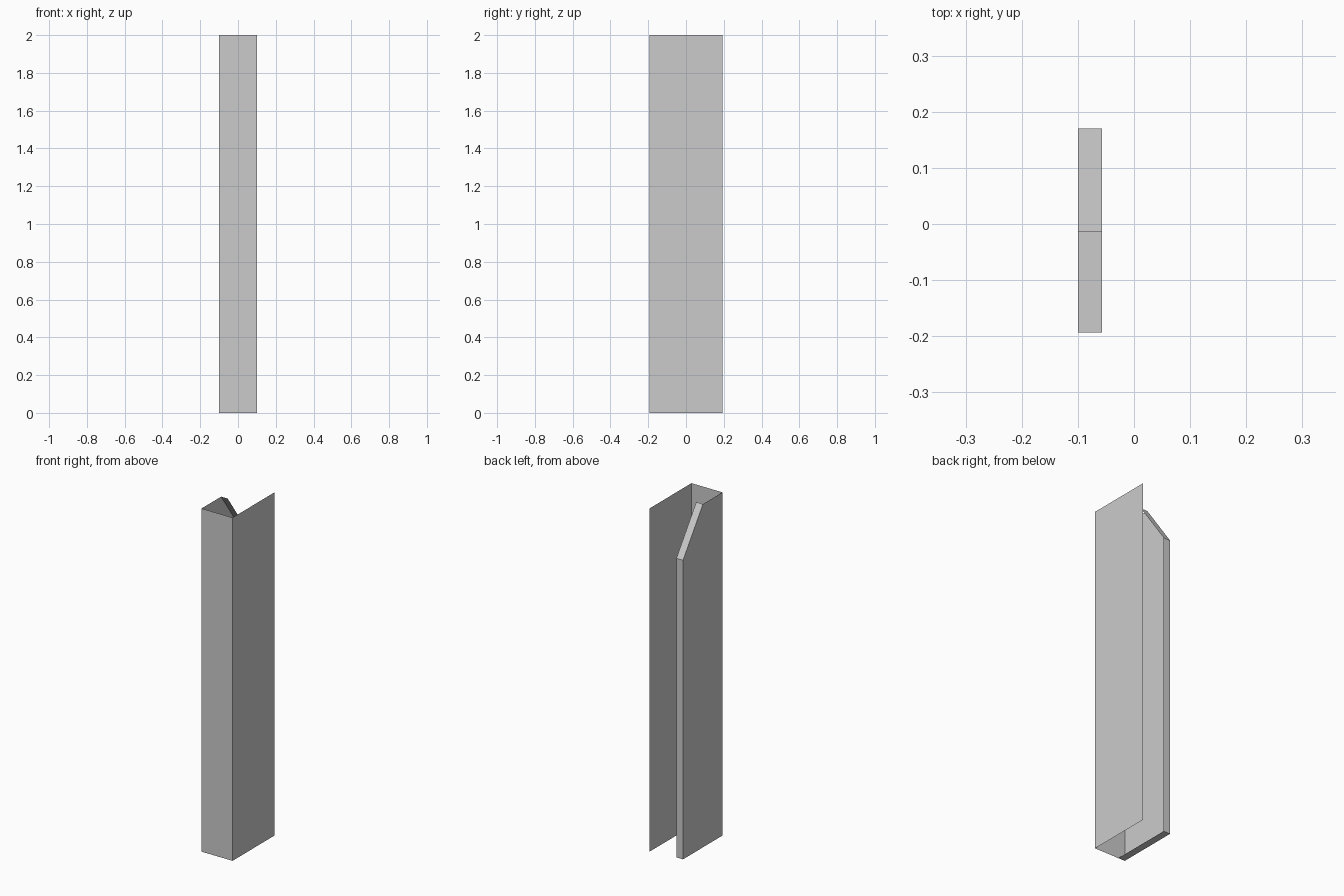
import bpy
import bmesh

if "Cube" in bpy.data.objects:
    bpy.data.objects.remove(bpy.data.objects["Cube"])

X, Y, H = 0.1, 0.193, 2.0         # half width, half depth, height
LIP = 0.043                       # width of the folded lip
BACK, BEND, LOW = 0.17, -0.013, 1.743   # chamfered left side outline


def sheet(name, points):
    """Thin flat panel from its outline."""
    bm = bmesh.new()
    bm.faces.new([bm.verts.new(p) for p in points])
    return finish(name, bm)


def finish(name, bm):
    mesh = bpy.data.meshes.new(name)
    bm.to_mesh(mesh)
    bm.free()
    obj = bpy.data.objects.new(name, mesh)
    bpy.context.collection.objects.link(obj)
    return obj


# Front and right panels
sheet("front_panel", [(-X, -Y, 0), (X, -Y, 0), (X, -Y, H), (-X, -Y, H)])
sheet("right_panel", [(X, -Y, 0), (X, Y, 0), (X, Y, H), (X, -Y, H)])

# Left panel with chamfered top, its bottom, back and slope folded inward
outline = [(-Y, 0), (BACK, 0), (BACK, LOW), (BEND, H), (-Y, H)]
bm = bmesh.new()
outer = [bm.verts.new((-X, y, z)) for y, z in outline]
inner = [bm.verts.new((-X + LIP, y, z)) for y, z in outline[:4]]
bm.faces.new(outer[::-1])
for i in range(3):
    bm.faces.new((outer[i], outer[i + 1], inner[i + 1], inner[i]))
bmesh.ops.recalc_face_normals(bm, faces=bm.faces)
if next(f for f in bm.faces if len(f.verts) == 5).normal.x > 0:
    bmesh.ops.reverse_faces(bm, faces=bm.faces)
finish("left_panel_with_lip", bm)
